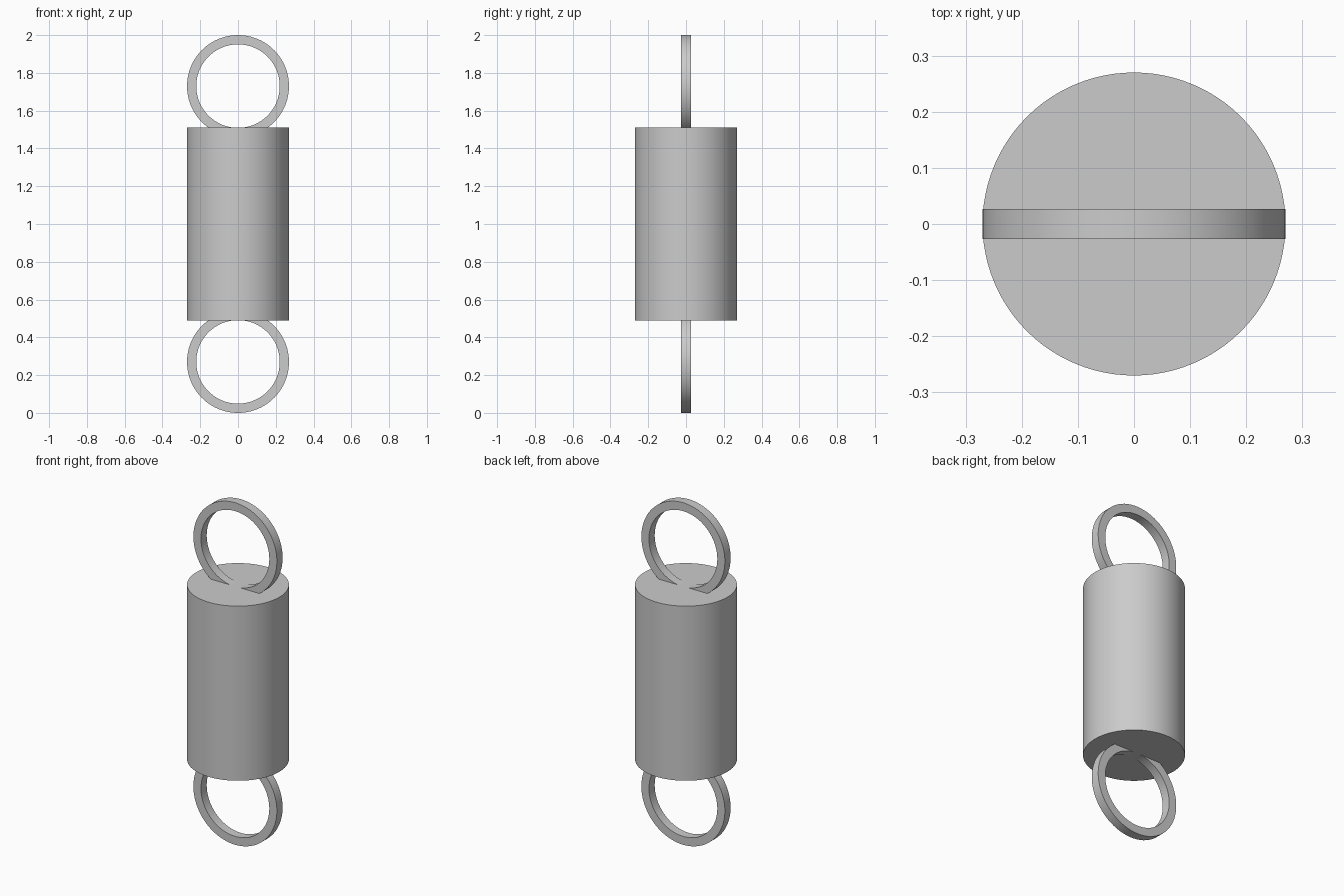
import bpy
import bmesh
import math
from mathutils import Matrix

cube = bpy.data.objects.get("Cube")
if cube:
    bpy.data.objects.remove(cube, do_unlink=True)

RADIUS = 0.27
INNER = 0.221
RING_DEPTH = 0.053
BODY_BOTTOM, BODY_TOP = 0.49, 1.511
SEGMENTS = 96

grey = bpy.data.materials.new("light grey metal")
grey.use_nodes = True
colour = (0.6, 0.6, 0.6, 1)
grey.diffuse_color = colour
grey.node_tree.nodes["Principled BSDF"].inputs["Base Color"].default_value = colour


def finish(name, bm):
    """Turn a bmesh into a smooth-shaded object with sharp rims."""
    bmesh.ops.recalc_face_normals(bm, faces=bm.faces)
    mesh = bpy.data.meshes.new(name)
    bm.to_mesh(mesh)
    bm.free()
    mesh.materials.append(grey)
    obj = bpy.data.objects.new(name, mesh)
    bpy.context.collection.objects.link(obj)
    bpy.ops.object.select_all(action="DESELECT")
    obj.select_set(True)
    bpy.context.view_layer.objects.active = obj
    bpy.ops.object.shade_smooth_by_angle(angle=math.radians(30))
    return obj


def add_ring(name, z):
    """Flat-sided ring: a rectangular section spun around the y axis."""
    bm = bmesh.new()
    h = RING_DEPTH / 2
    section = [(INNER, -h), (RADIUS, -h), (RADIUS, h), (INNER, h)]
    verts = [bm.verts.new((x, y, 0)) for x, y in section]
    edges = [bm.edges.new((verts[i], verts[(i + 1) % 4])) for i in range(4)]
    bmesh.ops.spin(bm, geom=verts + edges, cent=(0, 0, 0), axis=(0, 1, 0),
                   angle=math.tau, steps=SEGMENTS)
    bmesh.ops.remove_doubles(bm, verts=bm.verts, dist=0.0001)
    ring = finish(name, bm)
    ring.location.z = z


# Solid cylindrical body
bm = bmesh.new()
bmesh.ops.create_cone(bm, cap_ends=True, segments=SEGMENTS, radius1=RADIUS,
                      radius2=RADIUS, depth=BODY_TOP - BODY_BOTTOM,
                      matrix=Matrix.Translation((0, 0, (BODY_TOP + BODY_BOTTOM) / 2)))
finish("cylinder_body", bm)

# End loops, partly sunk into the body
add_ring("top_ring", 2 - RADIUS)
add_ring("bottom_ring", RADIUS)
